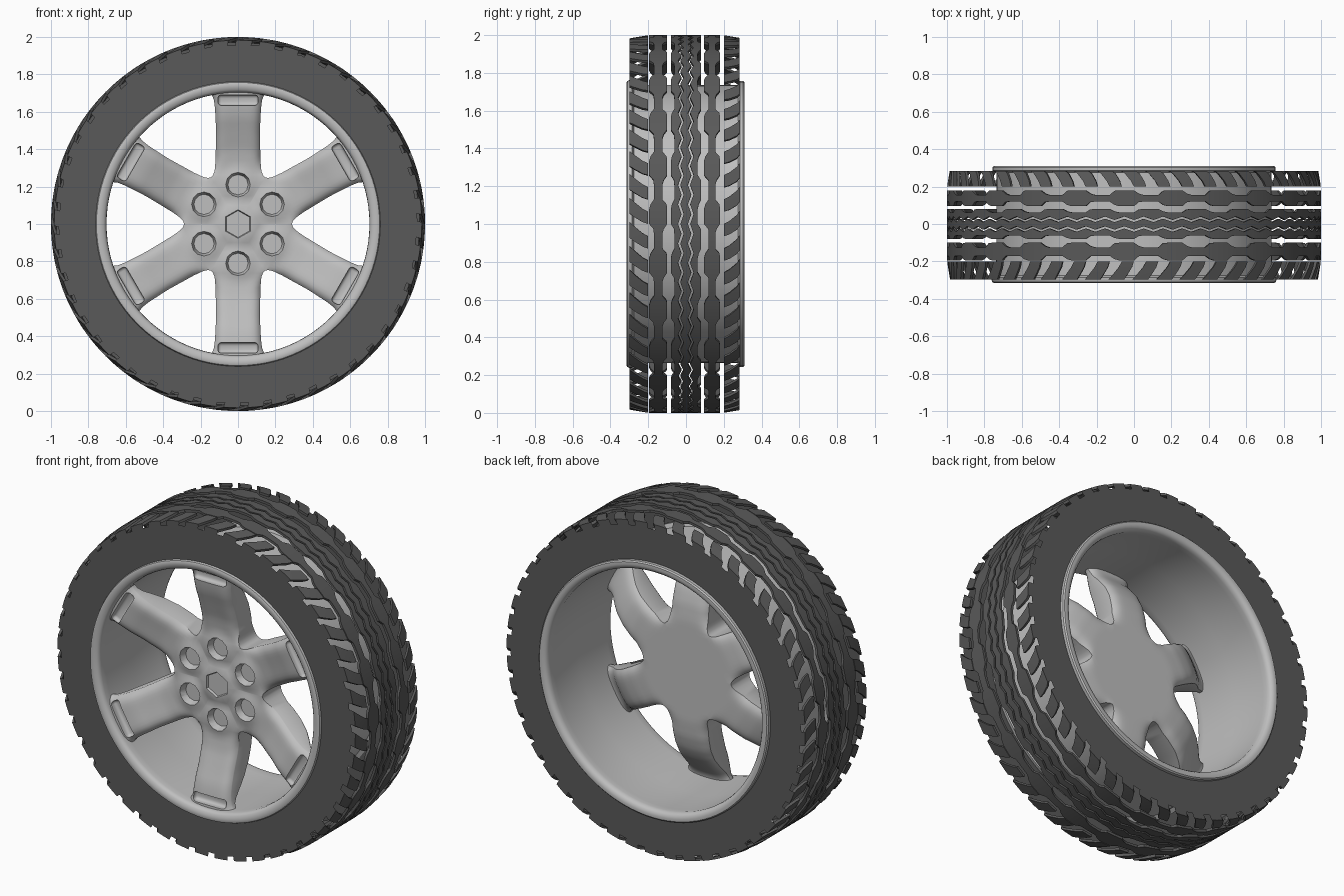
import bpy
import bmesh
from math import sin, cos, pi, tau, hypot, exp, sqrt, tan, radians
from mathutils import Matrix, Vector

cube = bpy.data.objects.get("Cube")
if cube:
    bpy.data.objects.remove(cube)


def material(name, value):
    mat = bpy.data.materials.new(name)
    mat.use_nodes = True
    mat.diffuse_color = (value, value, value, 1)
    bsdf = next(n for n in mat.node_tree.nodes if n.type == "BSDF_PRINCIPLED")
    bsdf.inputs["Base Color"].default_value = (value, value, value, 1)
    return mat


RUBBER = material("dark rubber", 0.1)
METAL = material("light grey metal", 0.52)


def polar(r, angle, y):
    return Vector((r * cos(angle), y, 1 + r * sin(angle)))


def finish(name, bm, mat, angle=35):
    bmesh.ops.recalc_face_normals(bm, faces=bm.faces)
    mesh = bpy.data.meshes.new(name)
    bm.to_mesh(mesh)
    bm.free()
    mesh.materials.append(mat)
    obj = bpy.data.objects.new(name, mesh)
    bpy.context.collection.objects.link(obj)
    bpy.ops.object.select_all(action="DESELECT")
    obj.select_set(True)
    bpy.context.view_layer.objects.active = obj
    bpy.ops.object.shade_smooth_by_angle(angle=radians(angle))
    return obj


def lerp(points, x):
    """Piecewise linear value at x."""
    for (x0, y0), (x1, y1) in zip(points, points[1:]):
        if x <= x1:
            return y0 + (y1 - y0) * max(0, x - x0) / (x1 - x0)
    return points[-1][1]


def lathe(name, profile, mat, segments, closed=True):
    """Turn an (r, y) profile about the axle."""
    bm = bmesh.new()
    rings = [[bm.verts.new(polar(r, tau * k / segments, y)) for r, y in profile]
             for k in range(segments)]
    count = len(profile)
    for k in range(segments):
        a, b = rings[k], rings[(k + 1) % segments]
        for i in range(count if closed else count - 1):
            j = (i + 1) % count
            bm.faces.new((a[i], a[j], b[j], b[i]))
    return finish(name, bm, mat)


# Tyre: flat sidewalls and an open tread made of thin bands
lathe("front_sidewall", [(0.73, -0.3), (0.962, -0.3)], RUBBER, 26, False)
lathe("back_sidewall", [(0.73, 0.285), (0.962, 0.285)], RUBBER, 26, False)


def crown(y):
    return 1 - 0.25 * max(0, abs(y) - 0.19) ** 1.2


SAMPLES = 240
DEPTH = 0.015
ZIGZAG = [0, 0.5, 1, 0.5]
STEPS = [0, 0, 0, 0, 0.3, 1, 1, 1, 1, 0.9]


def tread_rib(name, low, high, low_wave, high_wave, size, phase):
    bm = bmesh.new()
    rings = []
    for k in range(SAMPLES):
        a = tau * k / SAMPLES
        y0 = low + size * low_wave[k % len(low_wave)]
        y1 = high + size * high_wave[(k + phase) % len(high_wave)]
        section = [(crown(y0), y0), (crown(y1), y1),
                   (crown(y1) - DEPTH, y1), (crown(y0) - DEPTH, y0)]
        rings.append([bm.verts.new(polar(r, a, y)) for r, y in section])
    for k in range(SAMPLES):
        a, b = rings[k], rings[(k + 1) % SAMPLES]
        for i in range(4):
            j = (i + 1) % 4
            bm.faces.new((a[i], a[j], b[j], b[i]))
    finish(name, bm, RUBBER, 25)


tread_rib("centre_rib", -0.03, 0.01, ZIGZAG, ZIGZAG, 0.018, 0)
tread_rib("inner_rib_back", 0.022, 0.062, ZIGZAG, STEPS, 0.018, 0)
tread_rib("inner_rib_front", -0.08, -0.042, STEPS, ZIGZAG, 0.018, 0)
tread_rib("outer_rib_back", 0.095, 0.155, STEPS, STEPS, 0.025, 5)
tread_rib("outer_rib_front", -0.195, -0.125, STEPS, STEPS, 0.025, 5)


def shoulder_lugs(name, side, outer, offset, count=48):
    """Slanted blocks whose outer ends fold over towards the sidewall."""
    bm = bmesh.new()
    rows = [(0.2, 0), (0.23, 0.01), (0.27, 0.035), (outer, 0.055)]
    pitch = tau / count
    for n in range(count):
        grid = []
        for y, slant in rows + [(outer, 0.06)]:
            r = crown(y) - (0.02 if slant == 0.06 else 0)
            width = pitch * (0.5 + 1.6 * (y - 0.2))
            start = (n + offset) * pitch + slant
            grid.append([[bm.verts.new(polar(r - d, start + width * t, side * y))
                          for t in (0, 0.5, 1)] for d in (0, DEPTH)])
        for a, b in zip(grid, grid[1:]):
            loop_a = a[0] + a[1][::-1]
            loop_b = b[0] + b[1][::-1]
            for i in range(6):
                j = (i + 1) % 6
                bm.faces.new((loop_a[i], loop_a[j], loop_b[j], loop_b[i]))
        for end in (grid[0], grid[-1]):
            bm.faces.new(end[0] + end[1][::-1])
    finish(name, bm, RUBBER, 25)


shoulder_lugs("front_shoulder_lugs", -1, 0.298, 0)
shoulder_lugs("back_shoulder_lugs", 1, 0.284, 0.5)

# Rim barrel with rolled lips
lathe("rim_barrel", [
    (0.703, -0.25), (0.704, -0.285), (0.708, -0.299), (0.717, -0.308),
    (0.732, -0.313), (0.748, -0.315), (0.757, -0.311), (0.761, -0.302),
    (0.762, -0.285), (0.737, -0.275), (0.735, 0.275), (0.757, 0.285),
    (0.757, 0.303), (0.75, 0.31), (0.735, 0.311), (0.718, 0.306),
    (0.708, 0.294), (0.704, 0.275), (0.708, 0.24), (0.712, 0)], METAL, 96)

# Hub and six spokes: one sector lofted outwards, repeated round the axle
FRONT = [(0, -0.205), (0.09, -0.2), (0.13, -0.182), (0.3, -0.185), (0.4, -0.202),
         (0.5, -0.235), (0.57, -0.26), (0.63, -0.273), (0.72, -0.278)]
BACK = [(0, -0.01), (0.3, -0.01), (0.4, -0.02), (0.48, -0.042), (0.55, -0.08),
        (0.61, -0.13), (0.65, -0.17), (0.69, -0.195), (0.72, -0.2)]
WIDTH = [(0.25, 0.25 * tan(pi / 6)), (0.262, 0.133), (0.285, 0.125), (0.34, 0.12),
         (0.5, 0.117), (0.62, 0.123), (0.67, 0.13), (0.69, 0.14), (0.722, 0.17)]
NUT_RADIUS = 0.21
stations = [0.025 * i for i in range(11)] + [0.262, 0.285, 0.31]
stations += [0.34 + 0.025 * i for i in range(14)] + [0.69, 0.705, 0.722]
across = [sin(pi / 2 * i / 8) for i in range(-8, 9)]

bm = bmesh.new()
for n in range(6):
    turn = Matrix.Rotation(n * pi / 3, 3, "Y")
    rows = []
    for s in stations:
        half = s * tan(pi / 6) if s <= 0.25 else lerp(WIDTH, s)
        edge = 0.035 * min(1, max(0, (s - 0.25) / 0.09))
        front, back = [], []
        for u in across:
            x = u * half
            z = min(s, sqrt(0.722 ** 2 - x * x))
            r = hypot(x, z)
            boss = 0.016 * exp(-(hypot(x, z - NUT_RADIUS) / 0.085) ** 4)
            fall = edge * abs(u) ** 6
            for row, y in ((front, lerp(FRONT, r) + fall - boss),
                           (back, lerp(BACK, r) - fall * 0.7)):
                row.append(bm.verts.new(turn @ Vector((x, y, z)) + Vector((0, 0, 1))))
        rows.append((s, front, back))
    for (s, f0, b0), (_, f1, b1) in zip(rows, rows[1:]):
        for i in range(len(across) - 1):
            bm.faces.new((f0[i], f0[i + 1], f1[i + 1], f1[i]))
            bm.faces.new((b0[i + 1], b0[i], b1[i], b1[i + 1]))
        if s > 0.24:
            for i in (0, -1):
                bm.faces.new((f0[i], f1[i], b1[i], b0[i]))
    _, f, b = rows[-1]
    for i in range(len(across) - 1):
        bm.faces.new((f[i], f[i + 1], b[i + 1], b[i]))
bmesh.ops.remove_doubles(bm, verts=bm.verts, dist=0.0002)
spokes = finish("hub_and_spokes", bm, METAL)

# Recesses: bolt holes, hexagonal centre and a slot at each spoke end
bm = bmesh.new()
to_axle = Matrix.Rotation(-pi / 2, 4, "X")


def tapered_hole(place, sides, y0, y1, r0, r1):
    bmesh.ops.create_cone(
        bm, cap_ends=True, segments=sides, radius1=r0, radius2=r1, depth=y1 - y0,
        matrix=Matrix.Translation((0, 0, 1)) @ place
        @ Matrix.Translation((0, (y0 + y1) / 2, 0)) @ to_axle)


tapered_hole(Matrix(), 6, -0.235, -0.188, 0.09, 0.072)
for n in range(6):
    turn = Matrix.Rotation(n * pi / 3, 4, "Y")
    tapered_hole(turn @ Matrix.Translation((0, 0, NUT_RADIUS)), 12,
                 -0.235, -0.155, 0.078, 0.054)
    slot = bmesh.ops.create_cube(
        bm, size=1, matrix=Matrix.Translation((0, 0, 1)) @ turn
        @ Matrix.Translation((0, -0.27, 0.662)) @ Matrix.Diagonal((0.215, 0.06, 0.056, 1)))
    edges = list({e for v in slot["verts"] for e in v.link_edges})
    bmesh.ops.bevel(bm, geom=edges, offset=0.018, segments=3, affect="EDGES", profile=0.5)
cutter = finish("recess_cutter", bm, METAL)
cutter.hide_render = True

bpy.context.view_layer.objects.active = spokes
cut = spokes.modifiers.new("recesses", "BOOLEAN")
cut.operation = "DIFFERENCE"
cut.solver = "EXACT"
cut.object = cutter
bpy.ops.object.modifier_apply(modifier=cut.name)
bpy.data.objects.remove(cutter)
bpy.ops.object.select_all(action="DESELECT")
spokes.select_set(True)
bpy.ops.object.shade_smooth_by_angle(angle=radians(35))
